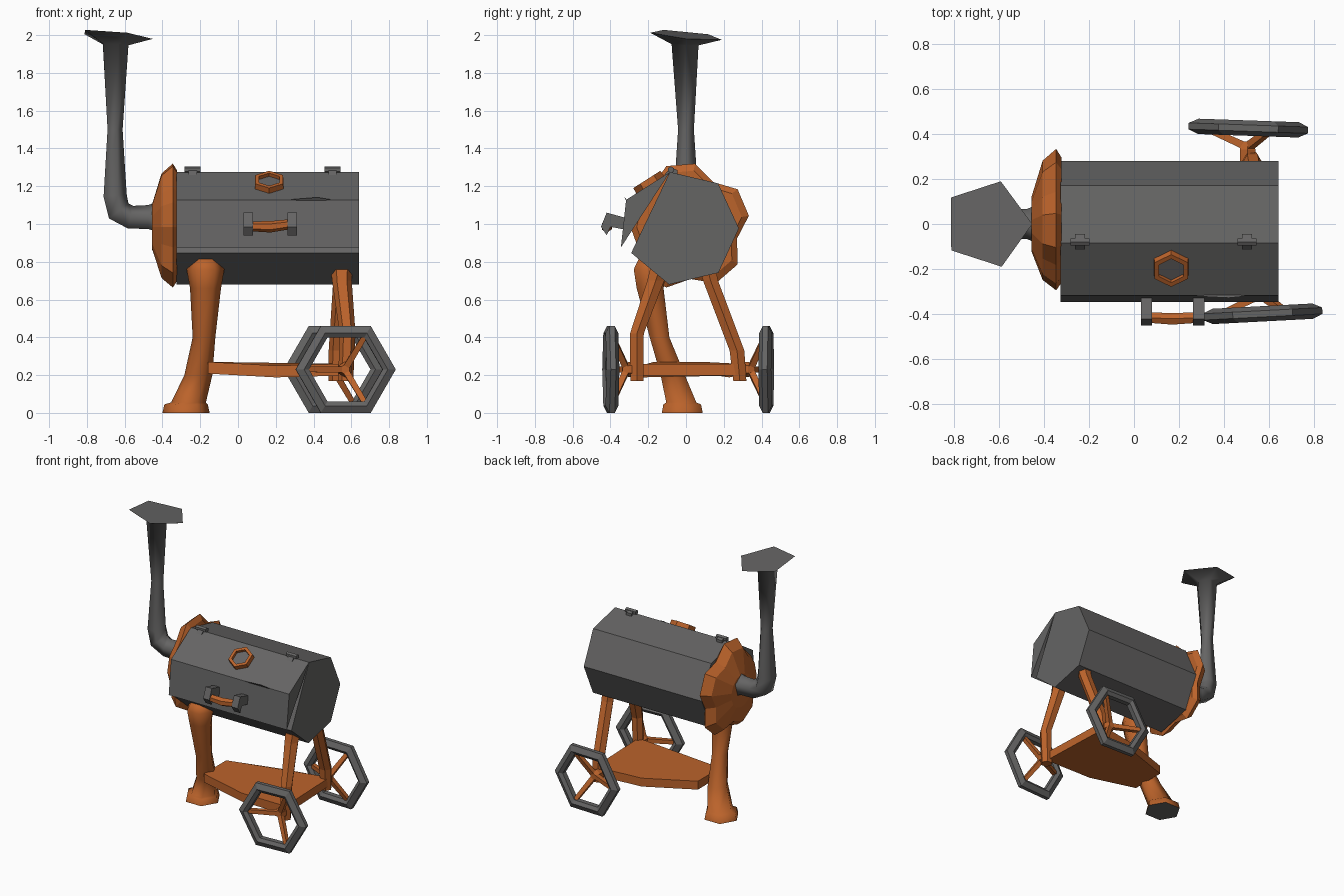
import bpy, bmesh, math
from mathutils import Vector

if "Cube" in bpy.data.objects:
    bpy.data.objects.remove(bpy.data.objects["Cube"])


def material(name, rgb):
    m = bpy.data.materials.new(name)
    m.diffuse_color = (*rgb, 1)
    m.use_nodes = True
    m.node_tree.nodes["Principled BSDF"].inputs["Base Color"].default_value = m.diffuse_color
    return m


STEEL = material("steel grey", (0.13, 0.128, 0.127))
RUST = material("rust orange", (0.50, 0.125, 0.024))


def loft(name, rings, mat, closed=False, smooth=False):
    """Skin a list of equal-length rings; capped ends unless closed."""
    bm = bmesh.new()
    vs = [[bm.verts.new(p) for p in r] for r in rings]
    n, k = len(rings[0]), len(rings)
    for i in range(k if closed else k - 1):
        a, b = vs[i], vs[(i + 1) % k]
        for j in range(n):
            bm.faces.new((a[j], a[(j + 1) % n], b[(j + 1) % n], b[j]))
    if not closed:
        bm.faces.new(vs[0])
        bm.faces.new(vs[-1])
    bmesh.ops.recalc_face_normals(bm, faces=bm.faces)
    me = bpy.data.meshes.new(name)
    bm.to_mesh(me)
    bm.free()
    me.materials.append(mat)
    ob = bpy.data.objects.new(name, me)
    bpy.context.collection.objects.link(ob)
    if smooth:
        bpy.ops.object.select_all(action='DESELECT')
        ob.select_set(True)
        bpy.context.view_layer.objects.active = ob
        bpy.ops.object.shade_smooth_by_angle(angle=math.radians(75))
    return ob


def prism_x(name, profile, x0, x1, mat):
    """Extrude a (y, z) profile along x."""
    return loft(name, [[(x, y, z) for y, z in profile] for x in (x0, x1)], mat)


def tube(name, pts, mat, sides=6, flat=False, phase=0, smooth=False):
    """Tube through (x, y, z, radius) points; flat keeps every ring level."""
    ps = [Vector(p[:3]) for p in pts]
    rings = []
    for i, p in enumerate(ps):
        t = Vector()
        if i:
            t += (p - ps[i - 1]).normalized()
        if i < len(ps) - 1:
            t += (ps[i + 1] - p).normalized()
        t = Vector((0, 0, 1)) if flat else t.normalized()
        ref = Vector((0, 1, 0)) if abs(t.y) < 0.9 else Vector((1, 0, 0))
        u = ref.cross(t).normalized()
        v = t.cross(u)
        rings.append([p + pts[i][3] * (u * math.cos(a) + v * math.sin(a))
                      for a in (phase + math.tau * k / sides for k in range(sides))])
    return loft(name, rings, mat, smooth=smooth)


# Barrel (heptagon with its front corner cut off) and slightly open lid
hinge, fold, lip = (-0.085, 1.275), (-0.317, 1.128), (-0.345, 0.875)
prism_x("barrel", [hinge, (0.17, 1.215), (0.28, 0.977), (0.172, 0.742),
                   (-0.09, 0.68), (-0.29, 0.847)], -0.325, 0.64, STEEL)
prism_x("lid", [hinge, fold, lip], -0.325, 0.64, STEEL)

# Small nick on the lid fold
nick = [(0.28, 0), (0.40, -0.022), (0.49, 0), (0.42, 0.014)]
loft("lid_nick", [[(x, fold[0] - 0.8 * d - 0.5 * s, fold[1] + 0.5 * d + 0.8 * s)
                   for x, s in nick] for d in (-0.004, 0.004)], STEEL)

# Hinges: pin with two leaves
for side, x in (("left", -0.24), ("right", 0.50)):
    tube(f"hinge_pin_{side}", [(x - 0.042, -0.08, 1.287, 0.018),
                               (x + 0.042, -0.08, 1.287, 0.018)], STEEL)
    prism_x(f"hinge_leaf_{side}", [(-0.115, 1.26), (-0.08, 1.30), (-0.045, 1.285),
                                   (-0.045, 1.26)], x - 0.022, x + 0.022, STEEL)

# Lid thermometer: hexagonal bezel and dial on the sloping lid face
c, n = Vector((0.165, -0.19, 1.209)), Vector((0, -0.538, 0.843))
up = Vector((0, 0.843, 0.538))


def dial_ring(r, h):
    return [c + n * h + r * (up * math.cos(a) + Vector((math.sin(a), 0, 0)))
            for a in (math.tau * k / 6 for k in range(6))]


sections = [dial_ring(r, h) for r, h in ((0.088, -0.01), (0.085, 0.032), (0.062, 0.032), (0.062, -0.01))]
loft("thermometer_bezel", sections, RUST, closed=True)
loft("thermometer_dial", [dial_ring(0.064, -0.01), dial_ring(0.064, 0.012)], STEEL)

# Lid handle
hook = [(-0.31, 1.03), (-0.42, 1.06), (-0.45, 0.985), (-0.42, 0.94), (-0.40, 0.985), (-0.32, 0.97)]
for side, x in (("left", 0.03), ("right", 0.262)):
    prism_x(f"handle_bracket_{side}", hook, x, x + 0.05, STEEL)
tube("handle_bar", [(0.06, -0.415, 0.988, 0.026), (0.17, -0.42, 0.985, 0.03),
                    (0.285, -0.415, 1.0, 0.026)], RUST)

# End plate: domed five-lobed disc
outline = []
for a, s in ((95, 1), (167, 0.87), (239, 1), (311, 1), (383, 1)):
    outline += [(a - 13, s), (a + 13, s), (a + 36, 0.82)]
plate = []
for x, r, lobed in ((-0.455, 0.12, 0), (-0.405, 0.285, 1), (-0.345, 0.338, 1), (-0.322, 0.30, 1)):
    plate.append([(x, r * (s if lobed else 1) * math.cos(math.radians(a)),
                   0.985 + r * (s if lobed else 1) * math.sin(math.radians(a)))
                  for a, s in outline])
loft("end_plate", plate, RUST)

# Chimney with elbow and flared pentagon top
tube("chimney", [(-0.44, 0, 1.03, 0.085), (-0.475, 0, 1.03, 0.07), (-0.57, 0, 1.03, 0.068),
                 (-0.637, 0, 1.065, 0.072), (-0.657, 0, 1.15, 0.068), (-0.655, 0, 1.5, 0.044),
                 (-0.655, -0.005, 1.95, 0.075), (-0.65, 0, 2.0, 0.2)],
     STEEL, sides=5, smooth=True)

# Thick rear leg with foot; the sole is steel
leg = tube("main_leg", [(-0.275, -0.02, 0, 0.125), (-0.275, -0.02, 0.045, 0.115),
                        (-0.262, -0.025, 0.055, 0.092), (-0.21, -0.07, 0.2, 0.074),
                        (-0.18, -0.14, 0.4, 0.06), (-0.172, -0.19, 0.66, 0.082),
                        (-0.172, -0.19, 0.76, 0.10), (-0.172, -0.19, 0.815, 0.07)],
           RUST, flat=True, smooth=True)
leg.data.materials.append(STEEL)
for f in leg.data.polygons:
    f.material_index = 1 if f.normal.z < -0.9 and f.center.z < 0.01 else 0

# Pair of bent wheel legs
tube("wheel_leg_front", [(0.57, -0.26, 0.17, 0.04), (0.58, -0.26, 0.42, 0.042),
                         (0.55, -0.16, 0.70, 0.052), (0.55, -0.14, 0.76, 0.058)], RUST, flat=True)
tube("wheel_leg_back", [(0.52, 0.285, 0.17, 0.04), (0.525, 0.27, 0.33, 0.045),
                        (0.55, 0.13, 0.70, 0.046), (0.55, 0.11, 0.78, 0.05)], RUST, flat=True)

# Lower shelf, tapering toward the thick leg
shelf = [(-0.16, -0.17, 0.02), (-0.16, 0.09, 0.02), (0.2, 0.23, 0), (0.55, 0.28, 0.01),
         (0.57, -0.26, 0.01), (0.2, -0.24, 0)]
loft("shelf", [[(x, y, z + dz) for x, y, dz in shelf] for z in (0.188, 0.25)], RUST)

# Hexagonal wheels with three dished spokes and a stub axle
profile = [(0.265, -0.014), (0.222, -0.034), (0.195, -0.018),
           (0.195, 0.018), (0.222, 0.034), (0.265, 0.014)]
for side, x, y, tilt, inward in (("front", 0.57, -0.398, 3, 1), ("back", 0.507, 0.425, -2, -1)):
    rim = [[(r * math.cos(a), d, r * math.sin(a)) for r, d in profile]
           for a in (math.tau * k / 6 for k in range(6))]
    parts = [loft(f"wheel_rim_{side}", rim, STEEL, closed=True)]
    for k, deg in enumerate((60, 180, 300)):
        a = math.radians(deg)
        parts.append(tube(f"wheel_spoke_{side}_{k + 1}",
                          [(0, inward * 0.085, 0, 0.024),
                           (0.205 * math.cos(a), 0, 0.205 * math.sin(a), 0.02)], RUST, sides=4,
                          phase=math.pi / 4))
    parts.append(tube(f"axle_{side}", [(0, inward * 0.06, 0, 0.026), (0, inward * 0.095, 0, 0.04),
                                       (0, inward * 0.16, 0, 0.036)], RUST))
    for p in parts:
        p.location = (x, y, 0.23)
        p.rotation_euler = (0, 0, math.radians(tilt))
